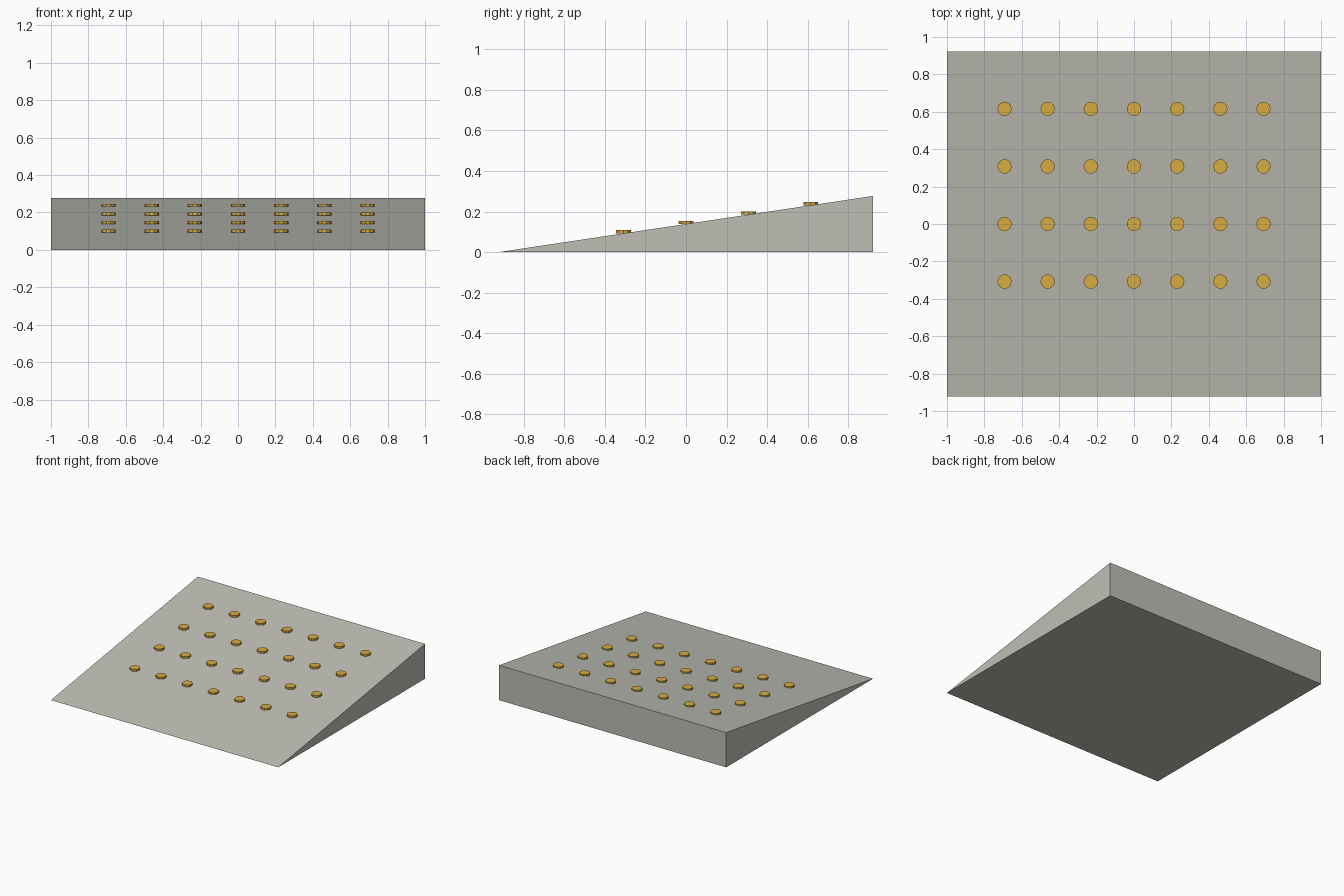
import bpy
import bmesh
from math import pi
from mathutils import Matrix, Vector

if "Cube" in bpy.data.objects:
    bpy.data.objects.remove(bpy.data.objects["Cube"], do_unlink=True)

HALF_X, HALF_Y, HEIGHT = 1.0, 0.923, 0.277
STUD_R, STUD_H = 0.0385, 0.0155


def material(name, colour):
    m = bpy.data.materials.new(name)
    m.use_nodes = True
    m.diffuse_color = colour
    m.node_tree.nodes["Principled BSDF"].inputs["Base Color"].default_value = colour
    return m


def finish(name, bm, mat):
    bmesh.ops.recalc_face_normals(bm, faces=bm.faces)
    mesh = bpy.data.meshes.new(name)
    bm.to_mesh(mesh)
    bm.free()
    mesh.materials.append(mat)
    obj = bpy.data.objects.new(name, mesh)
    bpy.context.collection.objects.link(obj)
    return obj


def slope_z(y):
    return HEIGHT * (y + HALF_Y) / (2 * HALF_Y)


grey = material("warm_grey", (0.52, 0.52, 0.47, 1))
gold = material("gold", (0.68, 0.41, 0.054, 1))

# Ramp: triangular side profile extruded across the width
bm = bmesh.new()
profile = [(-HALF_Y, 0), (HALF_Y, 0), (HALF_Y, HEIGHT)]
side = bm.faces.new([bm.verts.new((-HALF_X, y, z)) for y, z in profile])
swept = bmesh.ops.extrude_face_region(bm, geom=[side])["geom"]
bmesh.ops.translate(bm, vec=Vector((2 * HALF_X, 0, 0)),
                    verts=[v for v in swept if isinstance(v, bmesh.types.BMVert)])
finish("ramp", bm, grey)

# Level ten-sided studs in a grid of four rows by seven columns
for row in range(4):
    y = (row - 1) * 0.3077
    bm = bmesh.new()
    for col in range(-3, 4):
        place = Matrix.Translation((col * 0.2308, y, slope_z(y) + STUD_H / 2))
        bmesh.ops.create_cone(bm, cap_ends=True, segments=10, radius1=STUD_R,
                              radius2=STUD_R, depth=STUD_H,
                              matrix=place @ Matrix.Rotation(pi / 2, 4, "Z"))
    finish(f"stud_row_{row + 1}", bm, gold)
